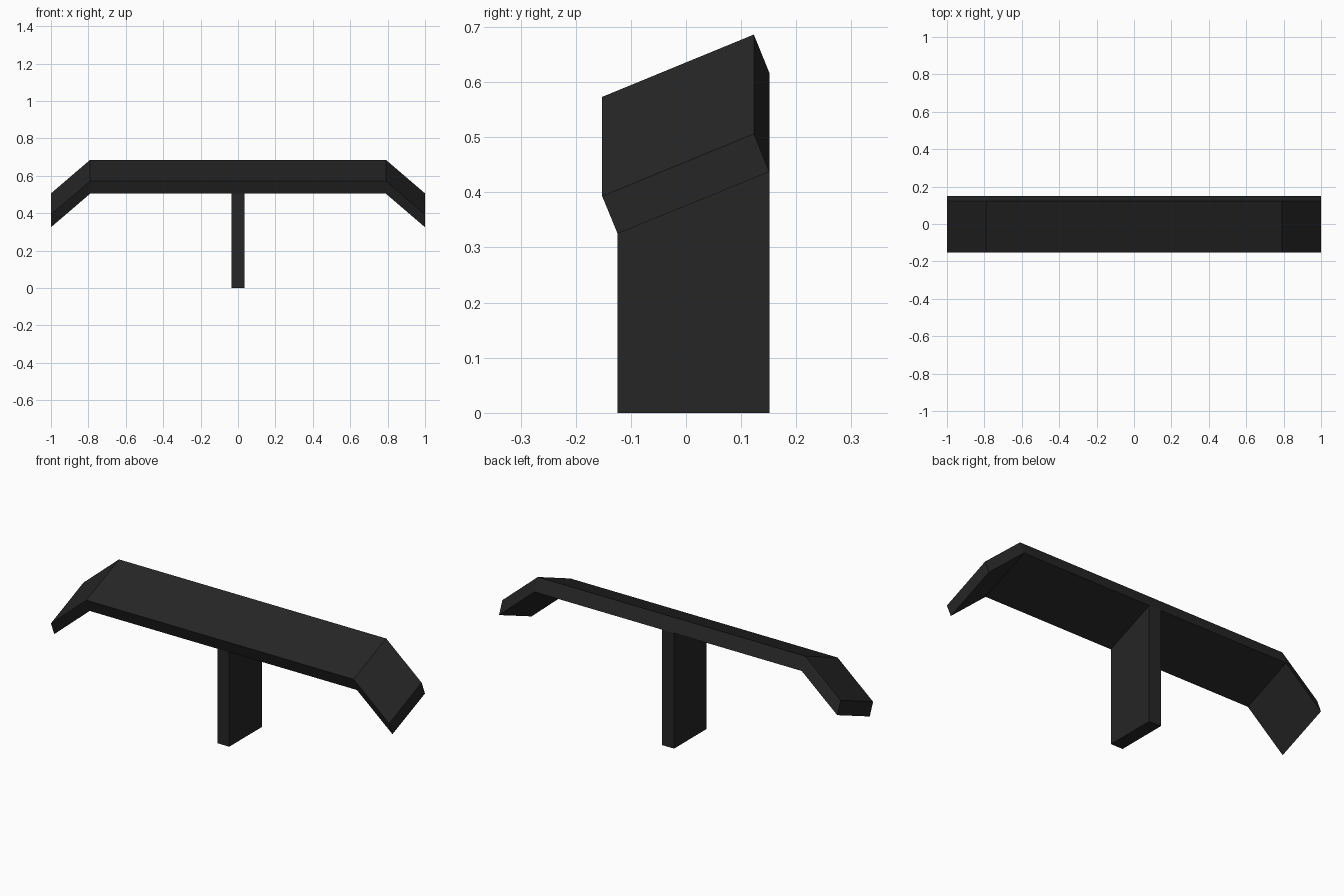
import bpy
import bmesh

cube = bpy.data.objects.get("Cube")
if cube:
    bpy.data.objects.remove(cube, do_unlink=True)

black = bpy.data.materials.new("matte_black")
black.use_nodes = True
colour = (0.019, 0.019, 0.019, 1)
black.diffuse_color = colour
bsdf = black.node_tree.nodes["Principled BSDF"]
bsdf.inputs["Base Color"].default_value = colour
bsdf.inputs["Roughness"].default_value = 0.8


def loft(name, profile, stations):
    """Sweep a (y, z) profile through (x, z offset) stations and cap the ends."""
    bm = bmesh.new()
    rings = [[bm.verts.new((x, y, z + dz)) for y, z in profile] for x, dz in stations]
    n = len(profile)
    for a, b in zip(rings, rings[1:]):
        for i in range(n):
            j = (i + 1) % n
            bm.faces.new((a[i], a[j], b[j], b[i]))
    bm.faces.new(rings[0])
    bm.faces.new(rings[-1])
    bmesh.ops.recalc_face_normals(bm, faces=bm.faces)
    mesh = bpy.data.meshes.new(name)
    bm.to_mesh(mesh)
    bm.free()
    mesh.materials.append(black)
    obj = bpy.data.objects.new(name, mesh)
    bpy.context.collection.objects.link(obj)
    return obj


# Tilted wing plate with both tips bent down
front_low, back_low = (-0.124, 0.505), (0.151, 0.617)
plate = [(-0.152, 0.573), (0.123, 0.686), back_low, front_low]
drop = -0.18
loft("wing", plate, [(-1, drop), (-0.79, 0), (0.79, 0), (1, drop)])

# Upright post, its top cut to the slope of the wing underside
post = [(front_low[0], 0), (back_low[0], 0), back_low, front_low]
loft("post", post, [(-0.035, 0), (0.035, 0)])
